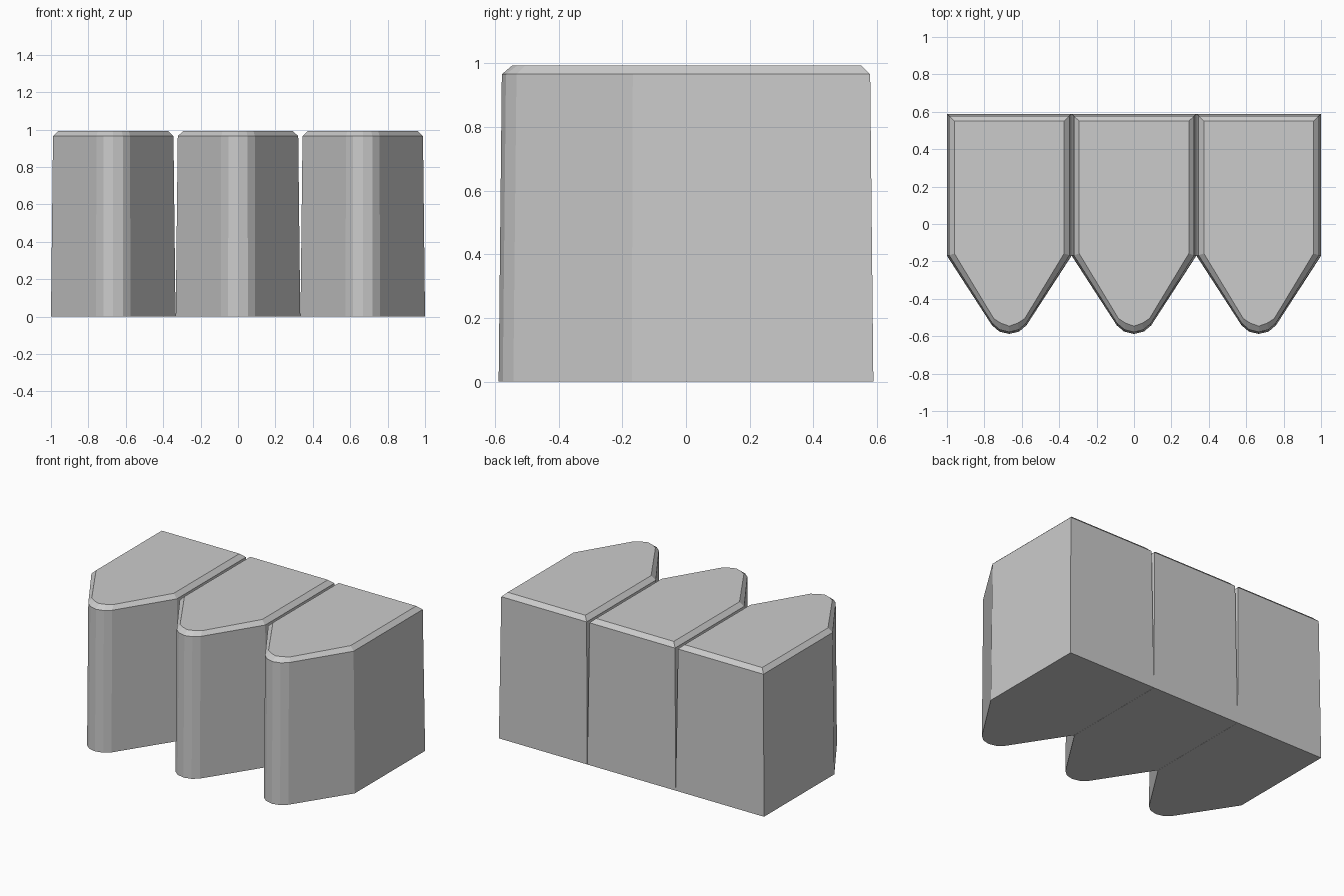
import bpy, bmesh

if "Cube" in bpy.data.objects:
    bpy.data.objects.remove(bpy.data.objects["Cube"])


def ring(half, back, shoulder, nose):
    """Mirrored outline: back corner, shoulder, then the rounded nose to its tip."""
    right = [(half, back), (half, shoulder)] + nose
    left = [(-x, y) for x, y in reversed(right[:-1])]
    return right + left


# Outline at the base, below the chamfer and on the top face
LEVELS = [
    (0.0, ring(0.333, 0.588, -0.17, [(0.092, -0.542), (0.053, -0.575), (0, -0.588)])),
    (0.965, ring(0.322, 0.578, -0.167, [(0.09, -0.532), (0.051, -0.565), (0, -0.578)])),
    (0.992, ring(0.293, 0.55, -0.158, [(0.083, -0.505), (0.045, -0.53), (0, -0.546)])),
]


def pointed_block(name, cx):
    bm = bmesh.new()
    rings = [[bm.verts.new((x, y, z)) for x, y in pts] for z, pts in LEVELS]
    n = len(rings[0])
    bm.faces.new(rings[0])
    bm.faces.new(rings[-1])
    for lo, hi in zip(rings, rings[1:]):
        for i in range(n):
            j = (i + 1) % n
            bm.faces.new((lo[i], lo[j], hi[j], hi[i]))
    bmesh.ops.recalc_face_normals(bm, faces=bm.faces)
    mesh = bpy.data.meshes.new(name)
    bm.to_mesh(mesh)
    bm.free()
    obj = bpy.data.objects.new(name, mesh)
    obj.location.x = cx
    bpy.context.collection.objects.link(obj)


# Three tapered blocks side by side, touching at the base
for name, cx in (("left_block", -0.667), ("middle_block", 0), ("right_block", 0.667)):
    pointed_block(name, cx)
